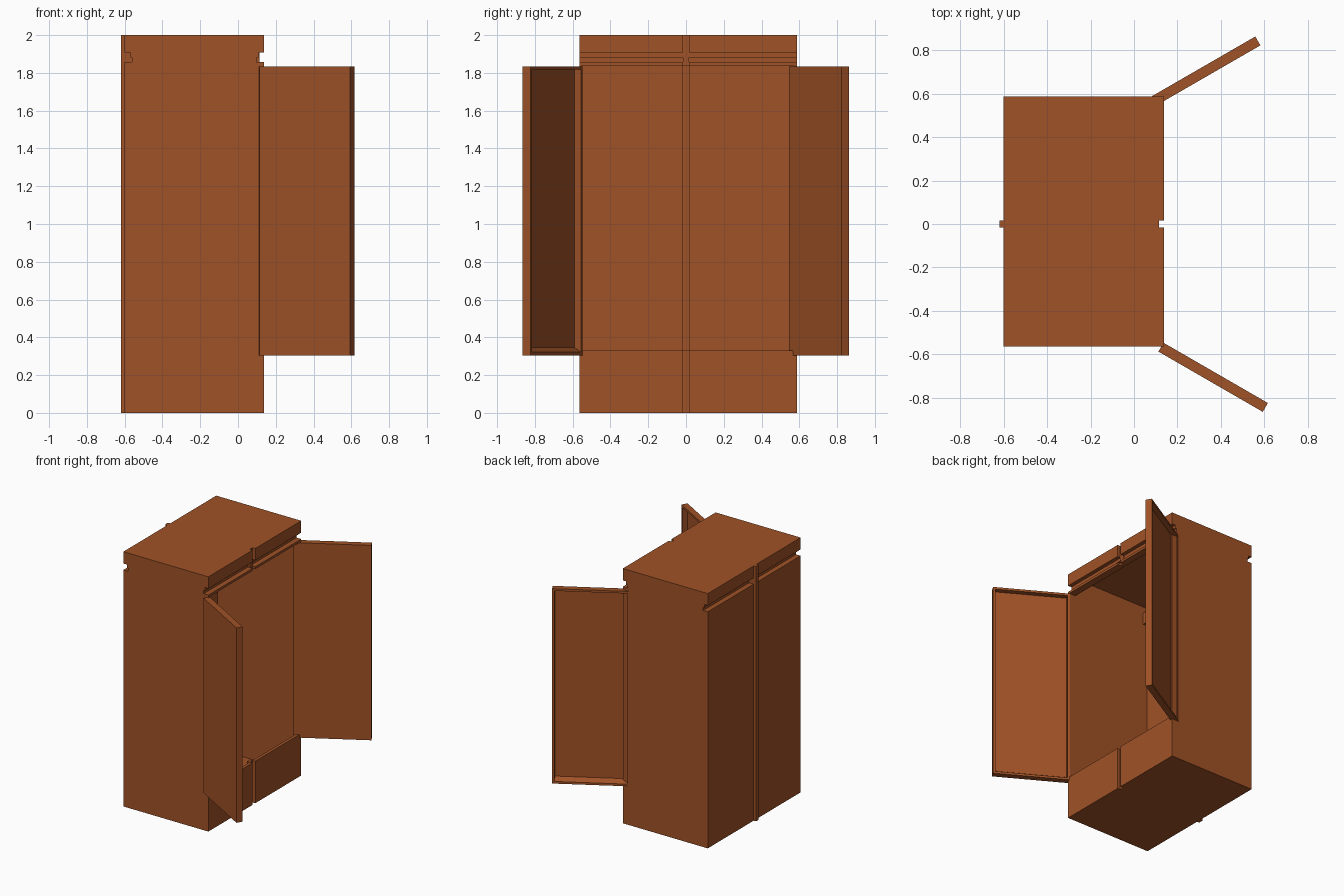
import bpy, bmesh, math
from mathutils import Matrix

if "Cube" in bpy.data.objects:
    bpy.data.objects.remove(bpy.data.objects["Cube"])

wood = bpy.data.materials.new("brown_wood")
wood.diffuse_color = (0.35, 0.084, 0.020, 1)
wood.use_nodes = True
wood.node_tree.nodes["Principled BSDF"].inputs["Base Color"].default_value = wood.diffuse_color

XB, XF = -0.60, 0.138          # back and front of the cabinet
Y0, Y1 = -0.565, 0.587         # the two side faces
WALL, GAP = 0.015, 0.017       # side thickness, half width of centre channel
Z_SILL, Z_HEAD = 0.33, 1.838   # door opening


def finish(bm, name, matrix=None):
    bmesh.ops.recalc_face_normals(bm, faces=bm.faces[:])
    mesh = bpy.data.meshes.new(name)
    bm.to_mesh(mesh)
    bm.free()
    mesh.materials.append(wood)
    obj = bpy.data.objects.new(name, mesh)
    if matrix:
        obj.matrix_world = matrix
    bpy.context.collection.objects.link(obj)
    return obj


def add_box(bm, x0, x1, y0, y1, z0, z1):
    m = Matrix.Translation(((x0 + x1) / 2, (y0 + y1) / 2, (z0 + z1) / 2)) \
        @ Matrix.Diagonal((x1 - x0, y1 - y0, z1 - z0, 1))
    return bmesh.ops.create_cube(bm, size=1, matrix=m)


def box(name, *dims):
    bm = bmesh.new()
    add_box(bm, *dims)
    return finish(bm, name)


def extrude_y(name, profile, y0, y1):
    bm = bmesh.new()
    face = bm.faces.new([bm.verts.new((x, y0, z)) for x, z in profile])
    ext = bmesh.ops.extrude_face_region(bm, geom=[face])
    moved = [g for g in ext["geom"] if isinstance(g, bmesh.types.BMVert)]
    bmesh.ops.translate(bm, verts=moved, vec=(0, y1 - y0, 0))
    return finish(bm, name)


# Stepped horizontal groove: (depth, height) from top to bottom
groove = [(0, 1.907), (0.03, 1.907), (0.03, 1.882),
          (0.04, 1.882), (0.04, 1.857), (0, 1.857)]

# Side panels, notched at both edges by the groove
side = [(XF, 2)] + [(XF - d, z) for d, z in groove] + [(XF, 0), (XB, 0)]
side += [(XB + d, z) for d, z in reversed(groove)] + [(XB, 2)]
extrude_y("side_panel_left", side, Y0, Y0 + WALL)
extrude_y("side_panel_right", side, Y1 - WALL, Y1)

# Front and back are two halves each, either side of the centre channel
behind = [(0.055, Z_HEAD), (0.055, 1.93), (0.024, 1.93), (0.024, 2)]
header = [(0, 2)] + groove + [(0, Z_HEAD)] + behind
back = [(0, 2)] + groove + [(0, 0), (0.02, 0), (0.02, Z_HEAD)] + behind
for label, a, b in (("left", Y0 + WALL, -GAP), ("right", GAP, Y1 - WALL)):
    extrude_y("front_header_" + label, [(XF - d, z) for d, z in header], a, b)
    extrude_y("back_panel_" + label, [(XB + d, z) for d, z in back], a, b)
    box("front_base_" + label, XF - 0.024, XF, a, b, 0, Z_SILL)

# Centre strips: proud of the back, sunk into the front
box("back_strip", -0.62, XB + 0.006, -GAP, GAP, 0, 2)
box("back_strip_fill", XB, XB + 0.04, -GAP, GAP, Z_HEAD, 1.93)
box("front_strip_base", 0.09, 0.114, -GAP, GAP, 0, Z_SILL)
box("front_strip_header", 0.09, 0.114, -GAP, GAP, Z_HEAD, 2)

# Top and bottom boards
box("top_board", XB, 0.114, Y0 + WALL, Y1 - WALL, 1.98, 2)
box("bottom_board", XB, 0.114, Y0 + WALL, Y1 - WALL, 0, 0.02)


# Open doors with a recessed panel on one side and a sloped lower ledge
def door(name, hinge, angle):
    bm = bmesh.new()
    add_box(bm, 0, 0.555, -0.047, 0, 0.305, 1.835)
    bm.normal_update()
    face = max(bm.faces, key=lambda f: f.normal.y)
    bmesh.ops.inset_region(bm, faces=[face], thickness=0.024)
    panel = bmesh.ops.extrude_face_region(bm, geom=[face])["geom"]
    if face.is_valid:
        bm.faces.remove(face)
    for v in [g for g in panel if isinstance(g, bmesh.types.BMVert)]:
        v.co.y = -0.039
        if v.co.z < 1:
            v.co.z += 0.024
    m = Matrix.Translation((*hinge, 0)) @ Matrix.Rotation(math.radians(angle), 4, "Z")
    return finish(bm, name, m)


door("door_left", (0.136, -0.547), -30)
door("door_right", (0.078, 0.586), 30)
